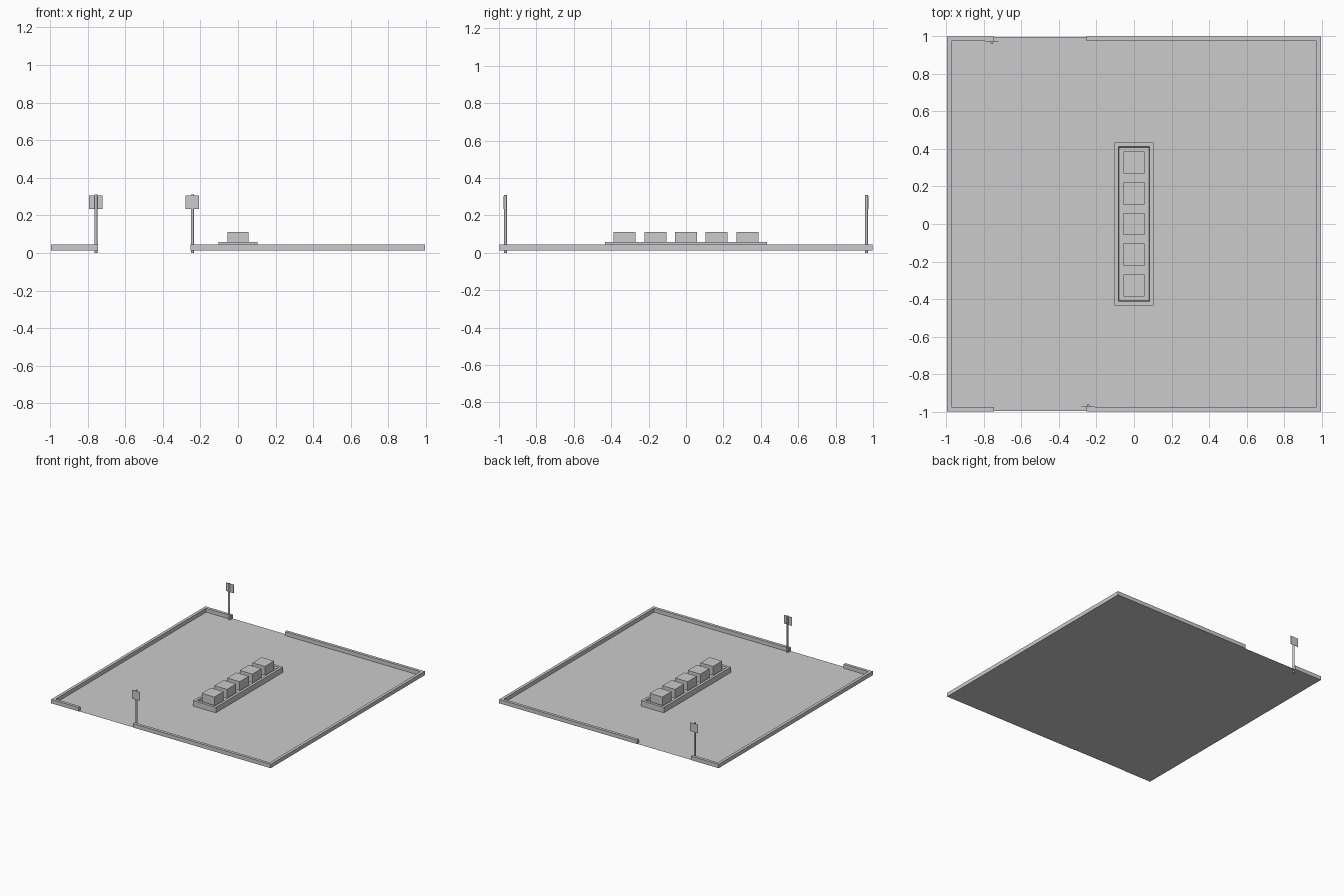
import bpy, bmesh
from math import pi
from mathutils import Matrix

if "Cube" in bpy.data.objects:
    bpy.data.objects.remove(bpy.data.objects["Cube"])

GROUND = 0.013          # level of the paved surface
HX, HY = 0.995, 0.998   # half size of the lot


def make_object(name, bm):
    bmesh.ops.recalc_face_normals(bm, faces=bm.faces)
    mesh = bpy.data.meshes.new(name)
    bm.to_mesh(mesh)
    bm.free()
    obj = bpy.data.objects.new(name, mesh)
    bpy.context.collection.objects.link(obj)
    return obj


def prism(name, outline, z0, z1):
    bm = bmesh.new()
    face = bm.faces.new([bm.verts.new((x, y, z0)) for x, y in outline])
    if z1 > z0:
        top = bmesh.ops.extrude_face_region(bm, geom=[face], use_keep_orig=True)
        verts = [v for v in top["geom"] if isinstance(v, bmesh.types.BMVert)]
        bmesh.ops.translate(bm, verts=verts, vec=(0, 0, z1 - z0))
    return make_object(name, bm)


def rect(hx, hy, cx=0, cy=0):
    return [(cx - hx, cy - hy), (cx + hx, cy - hy), (cx + hx, cy + hy), (cx - hx, cy + hy)]


def kerb(name, side, gap_x, t=0.024):
    # C-shaped kerb around one side, open at the two driveways
    xo, xi, yi = side * HX, side * (HX - t), HY - t
    half = [(gap_x, HY), (xo, HY)]
    inner = [(xi, -yi), (xi, yi), (gap_x, yi)]
    outline = half + [(xo, -HY), (gap_x, -HY), (gap_x, -yi)] + inner
    prism(name, outline, GROUND, 0.045)


# Paved ground sheet
ground = prism("ground", rect(HX, HY - 0.003), GROUND, GROUND)
ground.data.flip_normals() if ground.data.polygons[0].normal.z < 0 else None

# Boundary kerbs
kerb("kerb_left", -1, -0.746)
kerb("kerb_right", 1, -0.254)

# Central island: raised rim around a shallow tray
bm = bmesh.new()
rings = [(0.104, 0.434, GROUND), (0.104, 0.434, 0.058),
         (0.083, 0.412, 0.058), (0.079, 0.408, 0.040)]
loops = [[bm.verts.new((x, y, z)) for x, y in rect(hx, hy)] for hx, hy, z in rings]
for a, b in zip(loops, loops[1:]):
    for i in range(4):
        j = (i + 1) % 4
        bm.faces.new((a[i], a[j], b[j], b[i]))
bm.faces.new(loops[0][::-1])
bm.faces.new(loops[-1])
make_object("island", bm)

# Row of blocks on the island
for i in range(5):
    prism(f"island_block_{i + 1}", rect(0.057, 0.059, 0, (i - 2) * 0.164), 0.040, 0.112)


def sign(name, x, y, turn):
    place = Matrix.Translation((x, y, 0)) @ Matrix.Rotation(turn, 4, "Z")
    # Round post
    bm = bmesh.new()
    bmesh.ops.create_cone(bm, cap_ends=True, segments=12, radius1=0.0075, radius2=0.0075,
                          depth=0.31, matrix=place @ Matrix.Translation((0, 0, 0.155)))
    make_object(name + "_post", bm)
    # Thin panel on the outer side of the post
    bm = bmesh.new()
    bmesh.ops.create_cube(bm, size=1, matrix=place @ Matrix.Translation((0, -0.0085, 0.27))
                          @ Matrix.Diagonal((0.072, 0.002, 0.070, 1)))
    make_object(name + "_panel", bm)


# Driveway signs, one turned half round from the other
sign("front_sign", -0.243, -0.965, 0)
sign("back_sign", -0.756, 0.965, pi)
